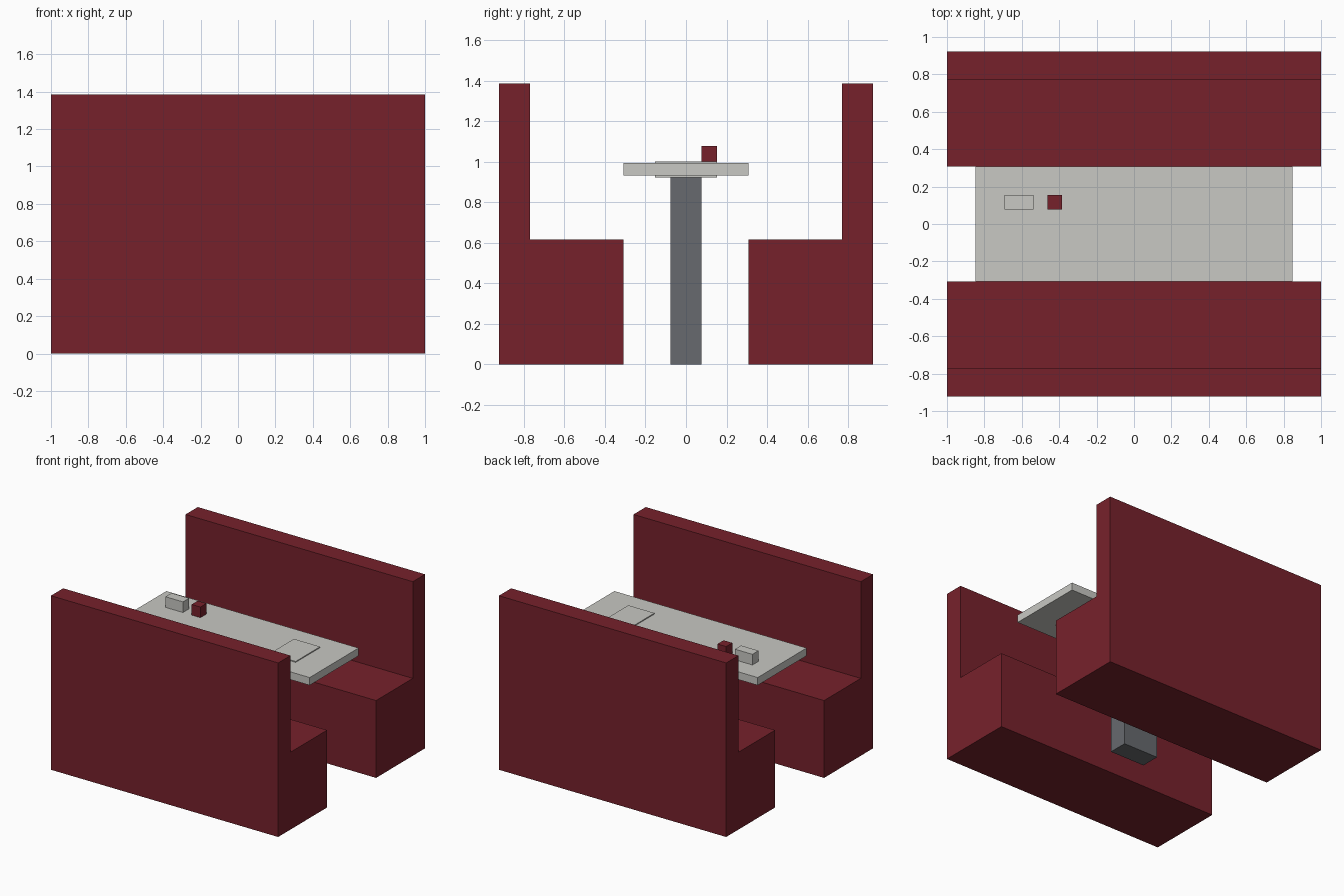
import bpy, bmesh

if "Cube" in bpy.data.objects:
    bpy.data.objects.remove(bpy.data.objects["Cube"])

U = 1 / 13  # design unit: the model is 26 units wide


def material(name, rgb):
    m = bpy.data.materials.new(name)
    m.diffuse_color = (*rgb, 1)
    m.use_nodes = True
    m.node_tree.nodes["Principled BSDF"].inputs["Base Color"].default_value = m.diffuse_color
    return m


RED = material("dark red", (0.183, 0.0155, 0.0245))
LIGHT = material("light grey", (0.578, 0.578, 0.546))
STEEL = material("steel grey", (0.136, 0.144, 0.156))


def prism(name, profile, x0, x1, mat):
    """Extrude a (y, z) profile along x; all values in design units."""
    bm = bmesh.new()
    face = bm.faces.new([bm.verts.new((x0 * U, y * U, z * U)) for y, z in profile])
    new = bmesh.ops.extrude_face_region(bm, geom=[face])["geom"]
    verts = [v for v in new if isinstance(v, bmesh.types.BMVert)]
    bmesh.ops.translate(bm, vec=((x1 - x0) * U, 0, 0), verts=verts)
    bmesh.ops.recalc_face_normals(bm, faces=bm.faces)
    mesh = bpy.data.meshes.new(name)
    bm.to_mesh(mesh)
    bm.free()
    mesh.materials.append(mat)
    obj = bpy.data.objects.new(name, mesh)
    bpy.context.collection.objects.link(obj)


def box(name, x0, x1, y0, y1, z0, z1, mat):
    prism(name, [(y0, z0), (y1, z0), (y1, z1), (y0, z1)], x0, x1, mat)


# Two facing benches, each an L-shaped seat and backrest
bench = [(4, 0), (12, 0), (12, 18), (10, 18), (10, 8), (4, 8)]
for name, side in (("back_bench", 1), ("front_bench", -1)):
    prism(name, [(side * y, z) for y, z in bench], -13, 13, RED)

# Table on a single post
box("table_post", -2, 2, -1, 1, 0, 12.1, STEEL)
box("table_top", -11, 11, -4, 4, 12.1, 12.9, LIGHT)

# Menu panel set through the table top
box("menu_panel", 5, 8, -2, 2, 12, 13, LIGHT)

# Napkin holder and sauce pot
box("napkin_holder", -9, -7, 1, 2, 12.9, 14, LIGHT)
box("sauce_pot", -6, -5, 1, 2, 12.9, 14, RED)
